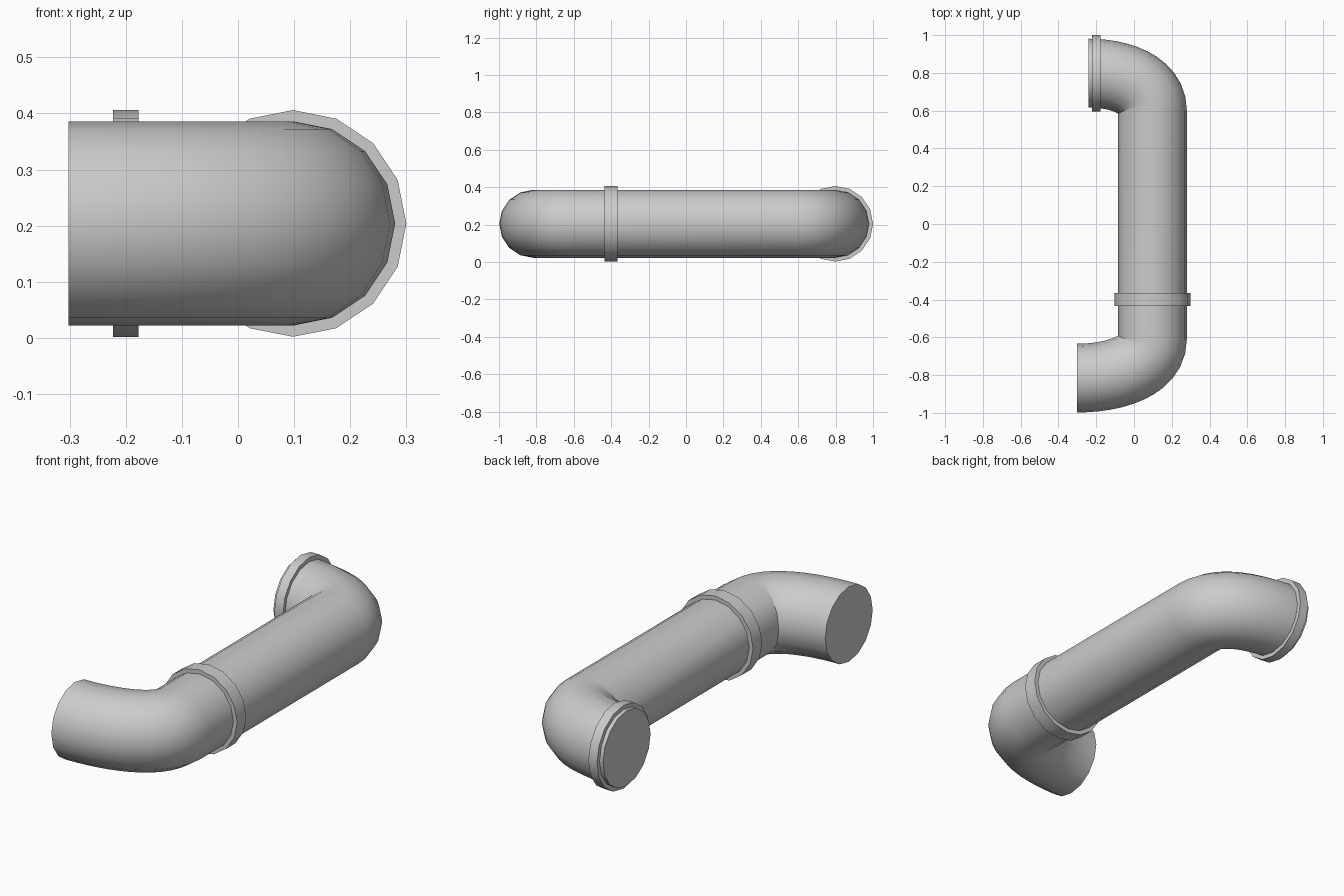
import bpy, bmesh, math
from mathutils import Vector

if "Cube" in bpy.data.objects:
    bpy.data.objects.remove(bpy.data.objects["Cube"])

ZC, R, RING_R, SIDES = 0.204, 0.182, 0.202, 16
XC = 0.098


def sweep(name, path, radius_list, closed=False):
    """Sweep a 16-sided section along a flat path of (point, tangent)."""
    bm = bmesh.new()
    rings = []
    for (p, t), r in zip(path, radius_list):
        side = Vector((t[1], -t[0], 0)).normalized()
        rings.append([bm.verts.new(Vector((p[0], p[1], ZC))
                      + side * r * math.cos(2 * math.pi * i / SIDES)
                      + Vector((0, 0, r * math.sin(2 * math.pi * i / SIDES))))
                      for i in range(SIDES)])
    pairs = list(zip(rings, rings[1:]))
    if closed:
        pairs.append((rings[-1], rings[0]))
    for a, b in pairs:
        for i in range(SIDES):
            j = (i + 1) % SIDES
            bm.faces.new((a[i], a[j], b[j], b[i]))
    if not closed:
        bm.faces.new(rings[0])
        bm.faces.new(rings[-1][::-1])
    # consistent winding; flip all if the first wall faces the axis
    bm.normal_update()
    bmesh.ops.recalc_face_normals(bm, faces=bm.faces)
    mesh = bpy.data.meshes.new(name)
    bm.to_mesh(mesh)
    bm.free()
    ob = bpy.data.objects.new(name, mesh)
    bpy.context.collection.objects.link(ob)
    bpy.ops.object.select_all(action='DESELECT')
    ob.select_set(True)
    bpy.context.view_layer.objects.active = ob
    bpy.ops.object.shade_smooth_by_angle(angle=math.radians(35))
    return ob


def bend(p0, p1, p2, p3, n=12):
    """Bezier elbow as (point, tangent) samples."""
    P = [Vector(p) for p in (p0, p1, p2, p3)]
    out = []
    for k in range(n + 1):
        t = k / n
        u = 1 - t
        pt = P[0]*u**3 + 3*P[1]*u*u*t + 3*P[2]*u*t*t + P[3]*t**3
        tan = (P[1]-P[0])*u*u + 2*(P[2]-P[1])*u*t + (P[3]-P[2])*t*t
        out.append((pt, tan))
    return out


def collar(name, centre, axis, width):
    """Annular band around the pipe."""
    c, a = Vector(centre), Vector(axis)
    lo, hi = c - a * width / 2, c + a * width / 2
    return sweep(name, [(lo, a), (hi, a), (hi, a), (lo, a)],
                 [RING_R, RING_R, R - 0.006, R - 0.006], closed=True)


# one continuous pipe: front elbow, straight run, back elbow
front = bend((-0.302, -0.816), (-0.10, -0.816), (XC, -0.75), (XC, -0.61))
back = bend((-0.242, 0.799), (-0.08, 0.799), (XC, 0.74), (XC, 0.60))
path = front + [(p, -t) for p, t in reversed(back)]
sweep("pipe", path, [R] * len(path))

# joint band on the straight run and flange at the back end
collar("joint_band", (XC, -0.4), (0, 1), 0.07)
collar("end_flange", (-0.2, 0.798), (1, 0), 0.046)
